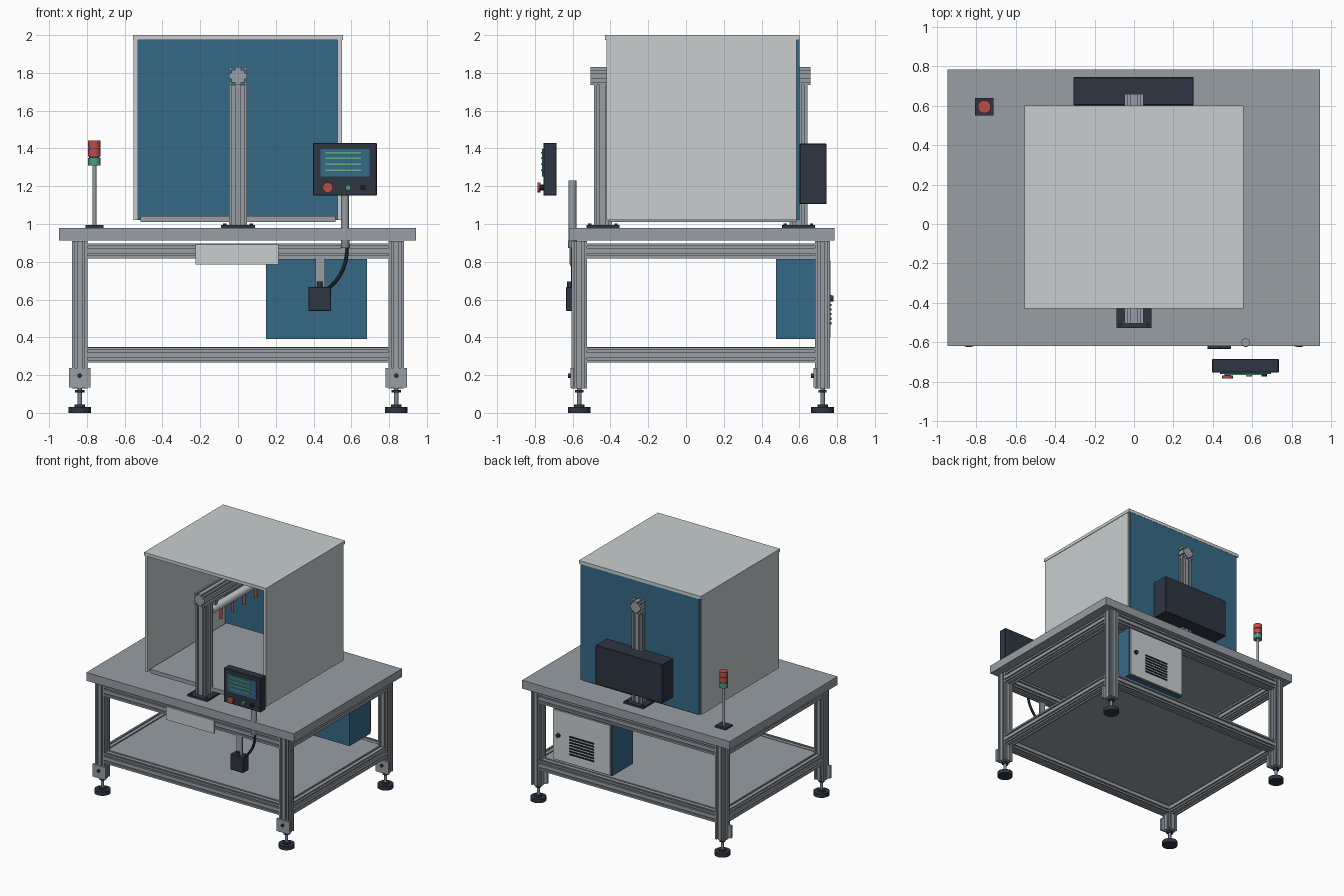
import bpy, bmesh, math
from mathutils import Vector

if "Cube" in bpy.data.objects:
    bpy.data.objects.remove(bpy.data.objects["Cube"])


def mat(name, rgb):
    m = bpy.data.materials.new(name)
    lin = [((c / 255 + 0.055) / 1.055) ** 2.4 for c in rgb]
    m.diffuse_color = (*lin, 1)
    m.use_nodes = True
    m.node_tree.nodes["Principled BSDF"].inputs["Base Color"].default_value = m.diffuse_color
    return m


GREY = mat("aluminium grey", (152, 159, 165))
LIGHT = mat("panel light grey", (200, 206, 207))
BLUE = mat("cabinet blue", (54, 106, 134))
DARK = mat("dark plastic", (46, 54, 66))
RED = mat("signal red", (190, 76, 70))
GREEN = mat("signal green", (72, 155, 130))
LIME = mat("display green", (95, 180, 125))
STEEL = mat("steel", (130, 137, 143))
BLACK = mat("black", (28, 32, 40))


def finish(name, bm, material, smooth=False):
    bmesh.ops.recalc_face_normals(bm, faces=bm.faces)
    me = bpy.data.meshes.new(name)
    bm.to_mesh(me)
    bm.free()
    me.materials.append(material)
    ob = bpy.data.objects.new(name, me)
    bpy.context.collection.objects.link(ob)
    if smooth:
        bpy.ops.object.select_all(action='DESELECT')
        ob.select_set(True)
        bpy.context.view_layer.objects.active = ob
        bpy.ops.object.shade_smooth_by_angle(angle=math.radians(35))
    return ob


def box(name, x, y, z, material, bevel=0):
    bm = bmesh.new()
    bmesh.ops.create_cube(bm, size=1)
    for v in bm.verts:
        v.co = Vector([r[0] + (c + 0.5) * (r[1] - r[0]) for c, r in zip(v.co, (x, y, z))])
    if bevel:
        bmesh.ops.bevel(bm, geom=bm.edges[:], offset=bevel, segments=1, affect='EDGES')
    return finish(name, bm, material)


def place(u, v, w, axis):
    return {'Z': (u, v, w), 'X': (w, u, v), 'Y': (u, w, v)}[axis]


def prism(name, pts, a, b, axis, material, smooth=False):
    # closed profile extruded from a to b along an axis
    bm = bmesh.new()
    lo = [bm.verts.new(place(u, v, a, axis)) for u, v in pts]
    hi = [bm.verts.new(place(u, v, b, axis)) for u, v in pts]
    bm.faces.new(lo)
    bm.faces.new(hi)
    n = len(pts)
    for i in range(n):
        j = (i + 1) % n
        bm.faces.new((lo[i], lo[j], hi[j], hi[i]))
    return finish(name, bm, material, smooth)


def cyl(name, cu, cv, r, a, b, axis, material, n=32):
    pts = [(cu + r * math.cos(2 * math.pi * i / n), cv + r * math.sin(2 * math.pi * i / n))
           for i in range(n)]
    return prism(name, pts, a, b, axis, material, True)


def extrusion(name, cu, cv, w, a, b, axis, material=GREY):
    # square aluminium profile with two slots on each side
    h, s, d = w / 2, w * 0.075, w * 0.15
    pts = []
    for k in range(4):
        side = [(-h, -h)]
        for c in (-w / 4, w / 4):
            side += [(c - s, -h), (c - s, -h + d), (c + s, -h + d), (c + s, -h)]
        for u, v in side:
            for _ in range(k):
                u, v = -v, u
            pts.append((cu + u, cv + v))
    return prism(name, pts, a, b, axis, material)


# table frame: legs, levelling feet, brackets
LX, YF, YB, W = 0.838, -0.565, 0.723, 0.08
for xn, x in (("left", -LX), ("right", LX)):
    for yn, y in (("front", YF), ("back", YB)):
        p = f"{yn}_{xn}_"
        extrusion(p + "leg", x, y, W, 0.13, 0.91, 'Z')
        cyl(p + "foot_pad", x, y, 0.06, 0, 0.032, 'Z', DARK)
        cyl(p + "foot_collar", x, y, 0.028, 0.032, 0.045, 'Z', DARK)
        cyl(p + "foot_stem", x, y, 0.012, 0.04, 0.14, 'Z', STEEL, 16)
        cyl(p + "foot_nut", x, y, 0.025, 0.108, 0.122, 'Z', DARK, 6)
        box(p + "bracket", (x - 0.058, x + 0.058), (y - 0.047, y - 0.03), (0.135, 0.238), GREY)
        cyl(p + "bracket_bolt", x, 0.197, 0.012, y - 0.06, y - 0.04, 'Y', DARK, 12)

# horizontal rails, top and bottom
for zn, z in (("lower", 0.307), ("upper", 0.858)):
    for yn, y in (("front", YF), ("back", YB)):
        extrusion(f"{zn}_{yn}_rail", y, z, W, -LX + W / 2, LX - W / 2, 'X')
    for xn, x in (("left", -LX), ("right", LX)):
        extrusion(f"{zn}_{xn}_rail", x, z, W, YF + W / 2, YB - W / 2, 'Y')
box("lower_shelf", (-0.81, 0.81), (-0.54, 0.70), (0.333, 0.35), GREY)
box("table_top", (-0.947, 0.943), (-0.62, 0.785), (0.912, 0.98), GREY)
box("front_plate", (-0.225, 0.215), (-0.618, -0.604), (0.785, 0.892), LIGHT)

# enclosure panels, open at the front
box("enclosure_roof", (-0.557, 0.555), (-0.428, 0.602), (1.974, 2.0), LIGHT)
box("enclosure_left_wall", (-0.553, -0.53), (-0.422, 0.585), (1.02, 1.974), LIGHT)
box("enclosure_right_wall", (0.528, 0.551), (-0.422, 0.585), (1.02, 1.974), LIGHT)
box("enclosure_back_wall", (-0.54, 0.54), (0.585, 0.60), (1.02, 1.974), BLUE)
box("enclosure_floor", (-0.515, 0.515), (-0.41, 0.585), (1.01, 1.043), GREY)

# portal columns and cross beam
for yn, y in (("front", -0.44), ("back", 0.595)):
    box(yn + "_column_base", (-0.09, 0.09), (y - 0.088, y + 0.088), (0.98, 0.995), DARK)
    extrusion(yn + "_column", 0, y, 0.095, 0.995, 1.735, 'Z')
    for sx in (-1, 1):
        for sy in (-1, 1):
            cyl(f"{yn}_base_bolt", sx * 0.07, y + sy * 0.07, 0.01, 0.99, 1.003, 'Z', DARK, 6)
extrusion("cross_beam", 0, 1.783, 0.095, -0.505, 0.66, 'Y')

# spray pipe with nozzles under the beam
cyl("spray_pipe", 0, 1.645, 0.032, -0.36, 0.53, 'Y', LIGHT)
for i in range(5):
    y = -0.22 + 0.15 * i
    cyl("nozzle", 0, y, 0.012, 1.525, 1.62, 'Z', RED, 16)
for y in (-0.3, 0.46):
    box("pipe_hanger", (-0.015, 0.015), (y - 0.015, y + 0.015), (1.65, 1.74), STEEL)

# control box behind the enclosure
box("rear_control_box", (-0.308, 0.303), (0.602, 0.745), (1.105, 1.425), DARK, 0.004)

# electrical cabinet under the table
box("cabinet_body", (0.147, 0.682), (0.477, 0.752), (0.39, 0.815), BLUE)
box("cabinet_door", (0.155, 0.674), (0.752, 0.764), (0.398, 0.807), LIGHT)
for i in range(7):
    z = 0.475 + 0.024 * i
    box("cabinet_vent", (0.305, 0.525), (0.762, 0.769), (z - 0.006, z + 0.006), BLACK)
cyl("cabinet_lock", 0.625, 0.605, 0.016, 0.76, 0.782, 'Y', DARK, 20)

# operator panel on its post
box("operator_panel", (0.397, 0.735), (-0.755, -0.685), (1.15, 1.43), DARK, 0.004)
box("operator_screen", (0.437, 0.696), (-0.762, -0.754), (1.252, 1.397), BLUE)
for i, z in enumerate((1.378, 1.347, 1.316, 1.285)):
    box("screen_line", (0.463, 0.652), (-0.767, -0.761), (z - 0.004, z + 0.004), LIME)
cyl("stop_button_stem", 0.475, 1.193, 0.016, -0.772, -0.75, 'Y', DARK, 20)
cyl("stop_button", 0.475, 1.193, 0.027, -0.785, -0.77, 'Y', RED)
cyl("start_button", 0.583, 1.193, 0.015, -0.775, -0.75, 'Y', GREEN, 24)
cyl("selector_button", 0.661, 1.193, 0.014, -0.775, -0.75, 'Y', BLACK, 24)
cyl("panel_post", 0.567, -0.601, 0.021, 0.88, 1.23, 'Z', GREY)
cyl("post_socket", 0.567, -0.601, 0.023, 0.872, 0.912, 'Z', STEEL)

# junction box with its hanger and cable
box("junction_hanger", (0.41, 0.46), (-0.605, -0.59), (0.655, 0.82), GREY)
box("junction_box", (0.372, 0.492), (-0.635, -0.56), (0.54, 0.667), DARK, 0.003)
cyl("junction_gland", 0.433, -0.615, 0.014, 0.665, 0.695, 'Z', DARK, 16)
cu = bpy.data.curves.new("cable", 'CURVE')
cu.dimensions = '3D'
cu.bevel_depth = 0.01
cu.bevel_resolution = 3
sp = cu.splines.new('BEZIER')
sp.bezier_points.add(1)
for bp, co, l, r in zip(sp.bezier_points,
                        ((0.578, -0.601, 0.885), (0.475, -0.60, 0.655)),
                        ((0.578, -0.601, 0.95), (0.545, -0.60, 0.715)),
                        ((0.578, -0.601, 0.78), (0.45, -0.60, 0.63))):
    bp.co = co
    bp.handle_left, bp.handle_right = l, r
cu.materials.append(BLACK)
bpy.context.collection.objects.link(bpy.data.objects.new("cable", cu))

# signal tower
TX, TY = -0.76, 0.595
box("tower_base", (TX - 0.048, TX + 0.048), (TY - 0.044, TY + 0.044), (0.98, 0.995), DARK)
cyl("tower_pole", TX, TY, 0.01, 0.99, 1.31, 'Z', GREY, 16)
cyl("tower_core", TX, TY, 0.028, 1.312, 1.438, 'Z', DARK)
for n, z, m in (("green", 1.31, GREEN), ("lower_red", 1.357, RED), ("upper_red", 1.401, RED)):
    cyl(n + "_lamp", TX, TY, 0.033, z, z + 0.04, 'Z', m)
